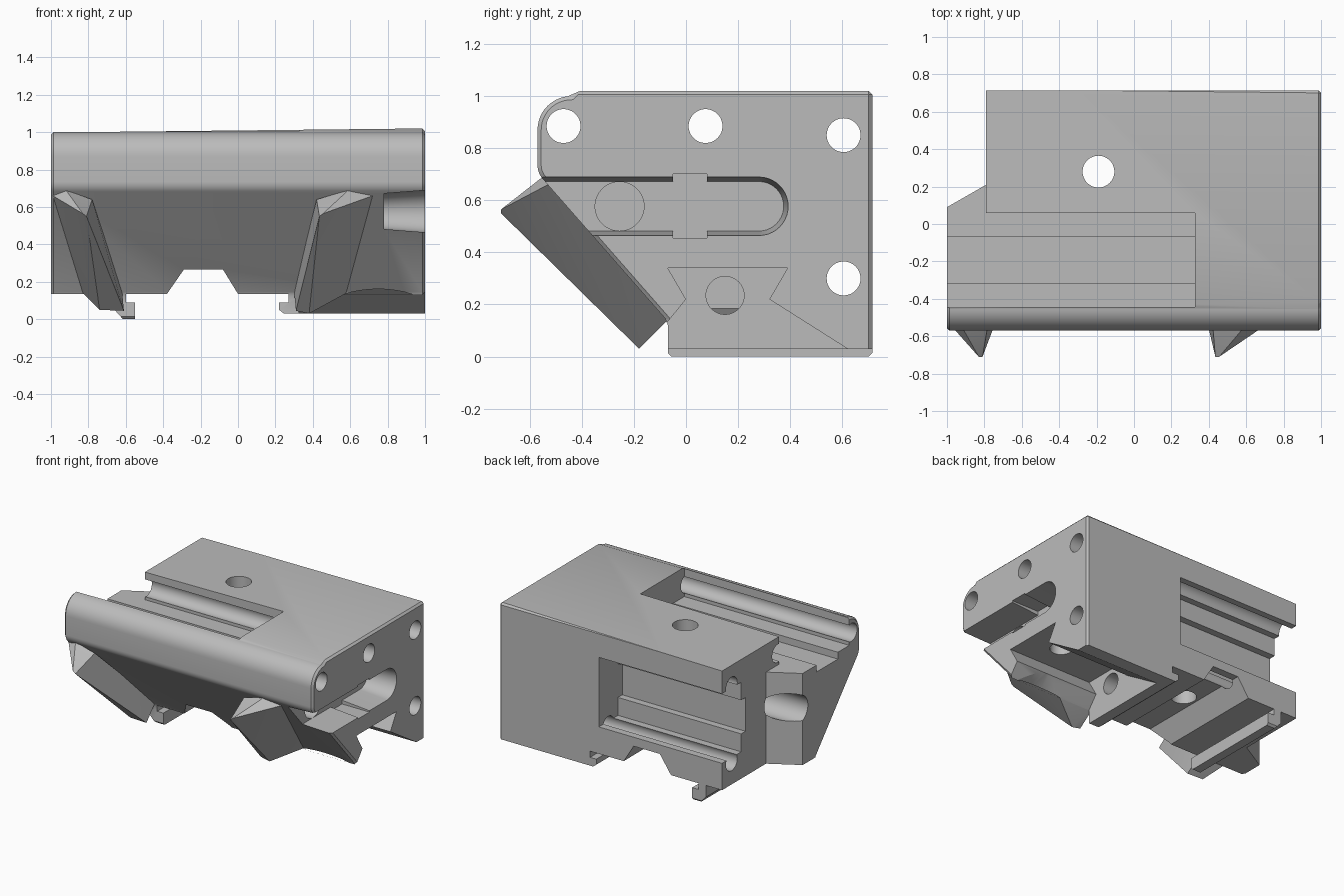
import bpy, bmesh, math
from mathutils import Vector

cube = bpy.data.objects.get("Cube")
if cube:
    bpy.data.objects.remove(cube, do_unlink=True)

# Single plain grey finish
grey = bpy.data.materials.new("plain grey")
grey.use_nodes = True
colour = (0.5, 0.5, 0.5, 1)
grey.diffuse_color = colour
grey.node_tree.nodes["Principled BSDF"].inputs["Base Color"].default_value = colour


def finish(name, bm):
    bmesh.ops.recalc_face_normals(bm, faces=bm.faces)
    mesh = bpy.data.meshes.new(name)
    bm.to_mesh(mesh)
    bm.free()
    mesh.materials.append(grey)
    ob = bpy.data.objects.new(name, mesh)
    bpy.context.collection.objects.link(ob)
    return ob


def prism(name, axis, profile, start, end, end_profile=None):
    """Extrude a 2D profile along an axis, optionally lofting to a second one."""
    place = {"x": lambda a, b, t: (t, a, b),
             "y": lambda a, b, t: (a, t, b),
             "z": lambda a, b, t: (a, b, t)}[axis]
    bm = bmesh.new()
    low = [bm.verts.new(place(a, b, start)) for a, b in profile]
    high = [bm.verts.new(place(a, b, end)) for a, b in end_profile or profile]
    bm.faces.new(low)
    bm.faces.new(high)
    n = len(low)
    for i in range(n):
        j = (i + 1) % n
        bm.faces.new((low[i], low[j], high[j], high[i]))
    return finish(name, bm)


def arc(a, b, r, begin, finish_angle, steps):
    angles = [math.radians(begin + (finish_angle - begin) * i / steps) for i in range(steps + 1)]
    return [(a + r * math.cos(t), b + r * math.sin(t)) for t in angles]


def circle(a, b, r):
    return arc(a, b, r, 0, 352.5, 47)


def box(a0, a1, b0, b1):
    return [(a0, b0), (a1, b0), (a1, b1), (a0, b1)]


def apply(ob, mod):
    bpy.context.view_layer.objects.active = ob
    bpy.ops.object.modifier_apply(modifier=mod.name)


def cut(ob, cutter):
    cutter.hide_render = True
    mod = ob.modifiers.new("cut", "BOOLEAN")
    mod.operation = "DIFFERENCE"
    mod.solver = "EXACT"
    mod.object = cutter
    apply(ob, mod)
    bpy.data.objects.remove(cutter, do_unlink=True)


# Body: side outline with a rounded nose and a sloping underside
nose = arc(-0.44, 0.87, 0.13, 90, 180, 12) + arc(-0.49, 0.735, 0.08, 180, 222, 6)
outline = [(0.715, 1.02), (-0.42, 1.02)] + nose + [(-0.07, 0.135), (-0.07, 0), (0.715, 0)]
body = prism("body", "x", outline, -1, 1)
bevel = body.modifiers.new("edge", "BEVEL")
bevel.width = 0.015
bevel.segments = 1
bevel.limit_method = "ANGLE"
apply(body, bevel)

# Slight fall of the top towards the right end
cut(body, prism("top_fall", "y", [(-1.2, 0.996), (1.2, 1.0222), (1.2, 1.2), (-1.2, 1.2)], -0.45, 1))

# Shortened rear corner with a slanted lower column
cut(body, prism("corner_cut", "z",
                [(-0.79, 0.21), (-1, 0.09), (-1.2, -0.024), (-1.2, 0.9), (-0.79, 0.9)], -0.2, 1.3))
cut(body, prism("column_top", "z", box(-1.2, -0.79, -0.2, 0.5), 0.8, 1.3))

# Underside: rail channel between two hooks with a cross groove
cut(body, prism("outer_relief", "y",
                [(-1.2, -0.2), (-1.2, 0.135), (-0.66, 0.135), (-0.66, 0.05), (-0.615, 0), (-0.615, -0.2)], -1, 1))
cut(body, prism("rail_channel", "y",
                [(-0.55, -0.2), (-0.55, 0.09), (-0.6, 0.09), (-0.6, 0.135), (-0.38, 0.135),
                 (-0.29, 0.265), (-0.08, 0.265), (0, 0.135), (0.27, 0.135), (0.27, 0.09),
                 (0.22, 0.09), (0.22, 0.05), (0.245, 0.03), (1.2, 0.03), (1.2, -0.2)], -1, 1))

# Stepped pockets in the top and the back
cut(body, prism("top_pocket", "x",
                [(-0.445, 1.2), (-0.445, 0.8), (-0.315, 0.8), (-0.315, 0.75),
                 (-0.07, 0.75), (-0.07, 0.8), (0.06, 0.8), (0.06, 1.2)], -1.2, 0.325))
cut(body, prism("back_pocket", "x",
                [(0.9, 0.835), (0.495, 0.835), (0.495, 0.705), (0.445, 0.705),
                 (0.445, 0.46), (0.495, 0.46), (0.495, 0.33), (0.9, 0.33)], -1.2, 0.2))

# Long rod holes along the pocket edges
for y, z in ((-0.47, 0.885), (0.075, 0.885), (0.605, 0.85), (0.605, 0.3)):
    cut(body, prism("rod_hole", "x", circle(y, z, 0.065), -1.3, 1.3))

# Vertical screw hole
cut(body, prism("screw_hole", "z", circle(-0.19, 0.28, 0.085), -0.2, 1.3))


# Keyed slot in the left end, open to the front
def capsule(r):
    return [(-0.8, 0.577 - r)] + arc(0.28, 0.577, r, -90, 90, 20) + [(-0.8, 0.577 + r)]


cut(body, prism("end_slot", "x", capsule(0.095), 0.78, 1.01, capsule(0.113)))
cut(body, prism("slot_key", "x", box(-0.05, 0.08, 0.455, 0.7), 0.78, 1.1))
cut(body, prism("slot_bore", "x", circle(-0.255, 0.577, 0.094), 0.3, 0.9))
cut(body, prism("column_bore", "x", circle(0.13, 0.55, 0.1), -1.2, -0.6))

# Hourglass clamp recess with its bolt hole and flared seat
cut(body, prism("clamp_recess", "x",
                [(-0.07, 0.34), (0.39, 0.34), (0.32, 0.22), (0.62, 0.03), (0.62, -0.1),
                 (-0.12, -0.1), (-0.12, 0.08), (-0.065, 0.14), (0, 0.22)], 0.325, 1.2))
cut(body, prism("bolt_hole", "x", circle(0.15, 0.235, 0.073), -0.03, 0.5))
cut(body, prism("flared_seat", "z", circle(0.75, 0.16, 0.3), 0.131, 0.22, circle(0.75, 0.16, 0.16)))
cut(body, prism("seat_hole", "z", circle(0.75, 0.15, 0.075), 0.3, 0.42))


# Wedge legs on the sloping front
def wedge(name, points):
    bm = bmesh.new()
    for p in points:
        bm.verts.new(Vector(p))
    bmesh.ops.convex_hull(bm, input=bm.verts)
    bmesh.ops.dissolve_limit(bm, angle_limit=0.02, verts=bm.verts, edges=bm.edges)
    return finish(name, bm)


right_leg = wedge("right_leg", [
    (-0.99, -0.53, 0.66), (-0.92, -0.55, 0.69), (-0.78, -0.53, 0.64),
    (-0.81, -0.71, 0.55), (-0.83, -0.71, 0.565),
    (-0.84, -0.06, 0.15), (-0.62, -0.06, 0.15), (-0.74, -0.18, 0.05), (-0.61, -0.18, 0.045)])
left_leg = wedge("left_leg", [
    (0.72, -0.53, 0.66), (0.59, -0.55, 0.69), (0.42, -0.53, 0.64),
    (0.435, -0.71, 0.55), (0.455, -0.71, 0.565),
    (0.6, -0.06, 0.15), (0.3, -0.06, 0.15), (0.31, -0.18, 0.045), (0.38, -0.18, 0.03)])

# Smooth the round surfaces and keep the edges crisp
bpy.ops.object.select_all(action="DESELECT")
for ob in (body, left_leg, right_leg):
    ob.select_set(True)
bpy.context.view_layer.objects.active = body
bpy.ops.object.shade_smooth_by_angle(angle=math.radians(25))
